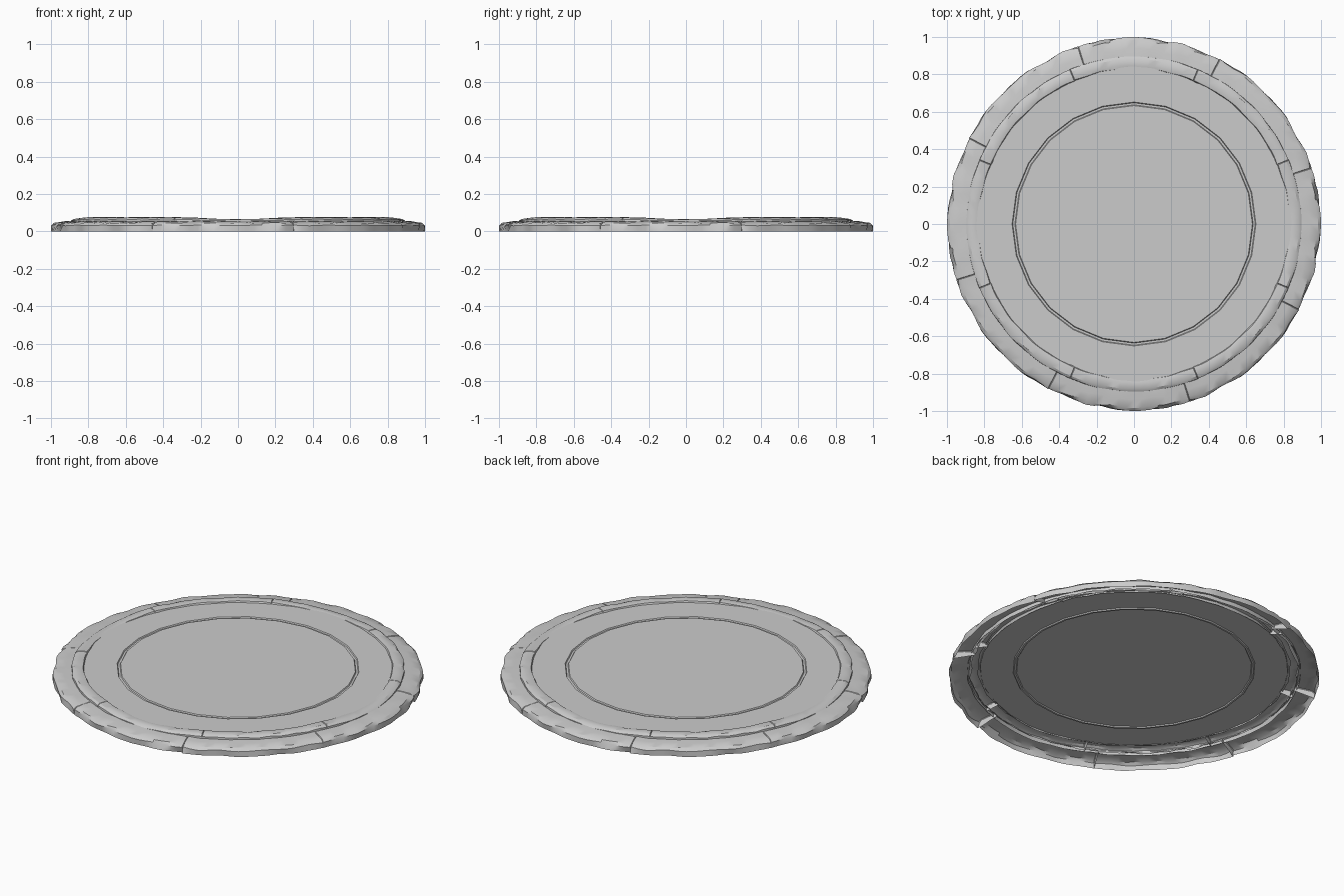
import bpy, bmesh, math, random
from mathutils import Matrix

random.seed(4)
cube = bpy.data.objects.get("Cube")
if cube:
    bpy.data.objects.remove(cube)

stone = bpy.data.materials.new("stone grey")
stone.use_nodes = True
GREY = (0.6, 0.6, 0.6, 1)
stone.diffuse_color = GREY
stone.node_tree.nodes["Principled BSDF"].inputs["Base Color"].default_value = GREY


def finish(bm, name, angle=30):
    mesh = bpy.data.meshes.new(name)
    bm.to_mesh(mesh)
    bm.free()
    mesh.materials.append(stone)
    obj = bpy.data.objects.new(name, mesh)
    bpy.context.collection.objects.link(obj)
    bpy.ops.object.select_all(action='DESELECT')
    obj.select_set(True)
    bpy.context.view_layer.objects.active = obj
    bpy.ops.object.shade_smooth_by_angle(angle=math.radians(angle))
    return obj


def wobble():
    """A smooth random wave between -1 and 1 along a stone."""
    waves = [(random.uniform(18, 42), random.uniform(0, 6.28)) for _ in range(3)]
    return lambda a: sum(math.sin(f * a + p) for f, p in waves) / 3


def chipped_stone(name, start, profile, rough_r, rough_z, lift=lambda t: 0):
    """Sweep an open profile through 45 degrees, chip it, repeat it four times."""
    waves = [(wobble(), wobble()) for _ in profile]
    count = 18
    steps = [0.004] + [i / count for i in range(count + 1)] + [0.996]
    steps = sorted(set(steps))
    bm = bmesh.new()
    rows = []
    for t in steps:
        a = math.radians(start + 45 * t)
        worn = 0.004 if t in (0, 1) else 0
        row = []
        for (r, z), (wr, wz) in zip(profile, waves):
            # chips only cut inwards, and fade where the stone crosses an axis
            cut = rough_r * (0.5 + 0.5 * wr(a)) * min(1, 3 * abs(math.sin(2 * a)))
            radius = r - cut
            if z > 0:
                z = z + rough_z * wz(a) + lift(t) - worn
            row.append(bm.verts.new((radius * math.cos(a), radius * math.sin(a), z)))
        rows.append(row)
    for a, b in zip(rows, rows[1:]):
        for i in range(len(profile) - 1):
            bm.faces.new((a[i], b[i], b[i + 1], a[i + 1]))
    bm.faces.new(rows[0])
    bm.faces.new(rows[-1][::-1])
    base = bm.copy()
    for k in range(4):
        part = base.copy()
        bmesh.ops.rotate(part, verts=part.verts, cent=(0, 0, 0),
                         matrix=Matrix.Rotation(math.pi / 2 * k, 3, 'Z'))
        finish(part, f"{name}_{k + 1}")
    base.free()
    bm.free()


# Floor disc with a shallow ring groove
bm = bmesh.new()
rings = []
for r, z in [(0.845, 0.065), (0.652, 0.065), (0.648, 0.059), (0.637, 0.059), (0.633, 0.065)]:
    rings.append([bm.verts.new((r * math.cos(math.tau * i / 24), r * math.sin(math.tau * i / 24), z))
                  for i in range(24)])
for outer, inner in zip(rings, rings[1:]):
    for i in range(24):
        j = (i + 1) % 24
        bm.faces.new((outer[i], outer[j], inner[j], inner[i]))
bm.faces.new(rings[-1])
finish(bm, "floor_disc", 20)

# Lower outer kerb, open underneath
kerb = [(1.0, 0), (1.0, 0.032), (0.985, 0.045), (0.94, 0.052), (0.895, 0.055), (0.885, 0.04)]
chipped_stone("outer_kerb_a", 62.5, kerb, 0.018, 0.003)
chipped_stone("outer_kerb_b", 17.5, kerb, 0.018, 0.003)

# Raised inner kerb: diagonal stones stand proud, axis stones sag in the middle
rim = [(0.899, 0.035), (0.897, 0.062), (0.883, 0.071), (0.85, 0.073), (0.835, 0.07), (0.829, 0.056)]
chipped_stone("inner_kerb_diagonal", 22.5, rim, 0.008, 0.003, lambda t: 0.003)
chipped_stone("inner_kerb_axis", 67.5, rim, 0.006, 0.0015,
              lambda t: -0.007 + 0.011 * abs(2 * t - 1) ** 1.5)
